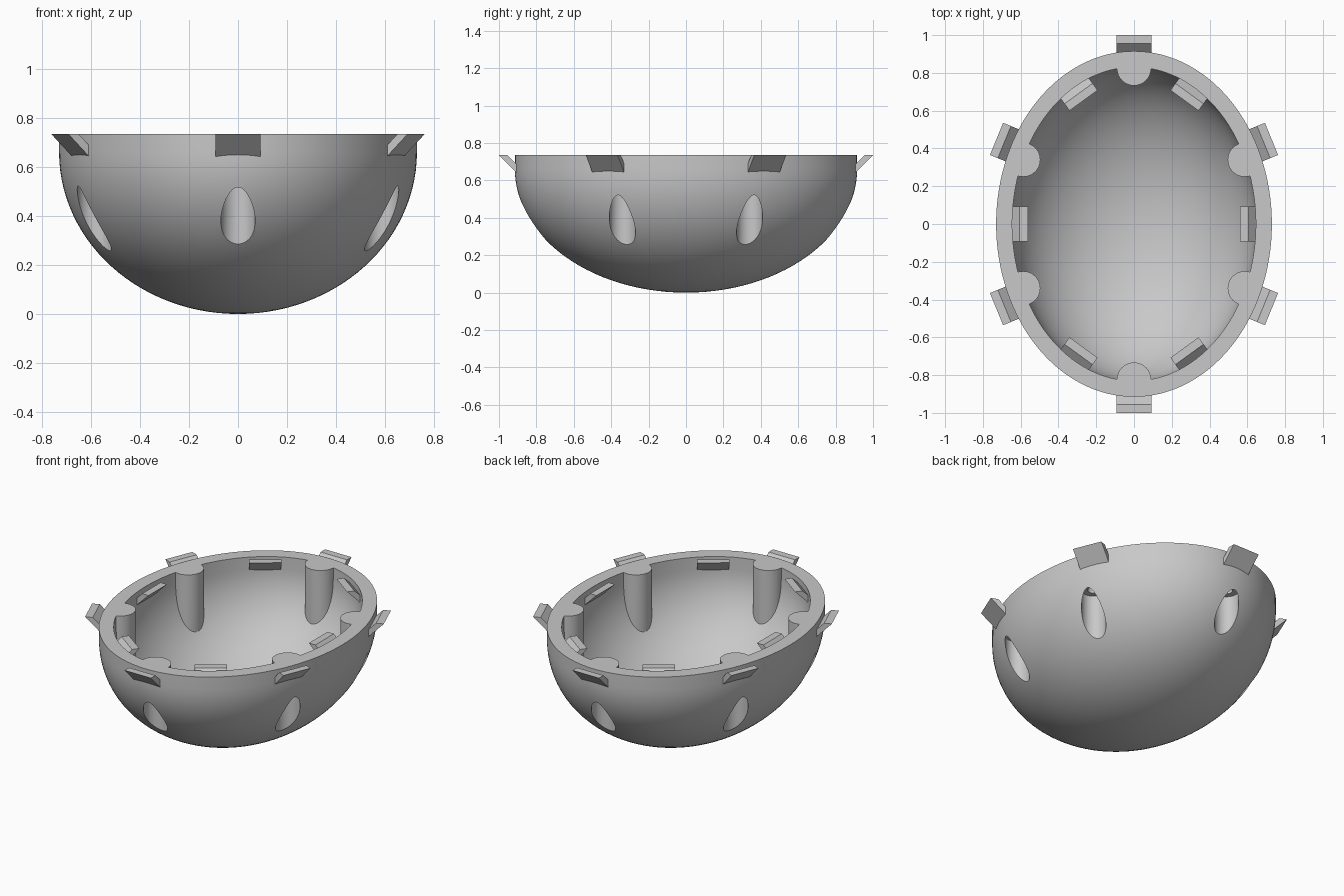
import bpy, bmesh, math
from mathutils import Matrix, Vector

cube = bpy.data.objects.get("Cube")
if cube:
    bpy.data.objects.remove(cube, do_unlink=True)

RIM, EQUATOR = 0.735, 0.66        # rim height, height where the bowl becomes vertical
OUT_X, OUT_Y, IN_X, IN_Y = 0.73, 0.915, 0.645, 0.83
POSTS = [(0, 0.823), (0, -0.823)] + [(sx * 0.586, sy * 0.34) for sx in (1, -1) for sy in (1, -1)]

grey = bpy.data.materials.new("light grey plastic")
grey.use_nodes = True
grey.diffuse_color = (0.58, 0.58, 0.58, 1)
grey.node_tree.nodes["Principled BSDF"].inputs["Base Color"].default_value = grey.diffuse_color


def make_object(name, bm):
    bmesh.ops.recalc_face_normals(bm, faces=bm.faces)
    mesh = bpy.data.meshes.new(name)
    bm.to_mesh(mesh)
    bm.free()
    mesh.materials.append(grey)
    obj = bpy.data.objects.new(name, mesh)
    bpy.context.collection.objects.link(obj)
    return obj


def bowl_solid(name, rx, ry, depth, top, segments=128, rings=28):
    """Solid half ellipsoid with a short straight wall above it."""
    bm = bmesh.new()
    rows = []
    levels = [(math.sin(t), EQUATOR - depth * math.cos(t))
              for t in (math.pi / 2 * i / rings for i in range(1, rings + 1))]
    for scale, z in levels + [(1, top)]:
        rows.append([bm.verts.new((rx * scale * math.cos(a), ry * scale * math.sin(a), z))
                     for a in (math.tau * k / segments for k in range(segments))])
    pole = bm.verts.new((0, 0, EQUATOR - depth))
    for k in range(segments):
        n = (k + 1) % segments
        bm.faces.new((pole, rows[0][n], rows[0][k]))
        for low, high in zip(rows, rows[1:]):
            bm.faces.new((low[k], low[n], high[n], high[k]))
    bm.faces.new(rows[-1])
    return make_object(name, bm)


def cylinders(name, radius, bottom, top):
    """One upright cylinder at every post position."""
    bm = bmesh.new()
    for x, y in POSTS:
        bmesh.ops.create_cone(bm, cap_ends=True, segments=48, radius1=radius, radius2=radius,
                              depth=top - bottom,
                              matrix=Matrix.Translation((x, y, (top + bottom) / 2)))
    return make_object(name, bm)


def cut(target, cutter):
    """Subtract the cutter from the target and remove the cutter."""
    cutter.hide_render = True
    mod = target.modifiers.new("cut", 'BOOLEAN')
    mod.operation, mod.solver, mod.object = 'DIFFERENCE', 'EXACT', cutter
    bpy.context.view_layer.objects.active = target
    bpy.ops.object.modifier_apply(modifier=mod.name)
    bpy.data.objects.remove(cutter, do_unlink=True)


def clip(name, rx, ry, angle, side):
    """Slanted tab on an elliptical wall: side 1 points outward, -1 inward."""
    c, s = math.cos(angle), math.sin(angle)
    reach = math.hypot(rx * c, ry * s)
    wall = Vector((rx * rx * c / reach, ry * ry * s / reach, 0))
    normal, tangent = Vector((c, s, 0)) * side, Vector((-s, c, 0))
    profile = [(0.085, 0), (0.04, 0), (-0.02, -0.06), (-0.02, -0.105)]
    bm = bmesh.new()
    ends = [[bm.verts.new(wall + normal * r + tangent * t + Vector((0, 0, RIM + z)))
             for r, z in profile] for t in (-0.092, 0.092)]
    bm.faces.new(ends[0])
    bm.faces.new(ends[1])
    for i in range(4):
        j = (i + 1) % 4
        bm.faces.new((ends[0][i], ends[0][j], ends[1][j], ends[1][i]))
    return make_object(name, bm)


# Bowl shell: the cavity leaves the screw posts standing
bowl = bowl_solid("bowl_shell", OUT_X, OUT_Y, EQUATOR, RIM)
cavity = bowl_solid("cavity_cutter", IN_X, IN_Y, 0.575, RIM + 0.1)
cut(cavity, cylinders("post_cutter", 0.09, -0.1, 1.0))
cut(bowl, cavity)

# Screw holes from below: wide bore, then a narrow pilot
cut(bowl, cylinders("bore_cutter", 0.07, -0.1, 0.54))
cut(bowl, cylinders("pilot_cutter", 0.035, 0.5, 0.68))

bpy.ops.object.select_all(action='DESELECT')
bowl.select_set(True)
bpy.context.view_layer.objects.active = bowl
bpy.ops.object.shade_smooth_by_angle(angle=math.radians(30))

# Outer hooks and inner catches around the rim
for i, degrees in enumerate((22.3, 90, 157.7, 202.3, 270, 337.7)):
    clip(f"outer_hook_{i + 1}", OUT_X, OUT_Y, math.radians(degrees), 1)
for i, degrees in enumerate((0, 54, 126, 180, 234, 306)):
    clip(f"inner_catch_{i + 1}", IN_X, IN_Y, math.radians(degrees), -1)
